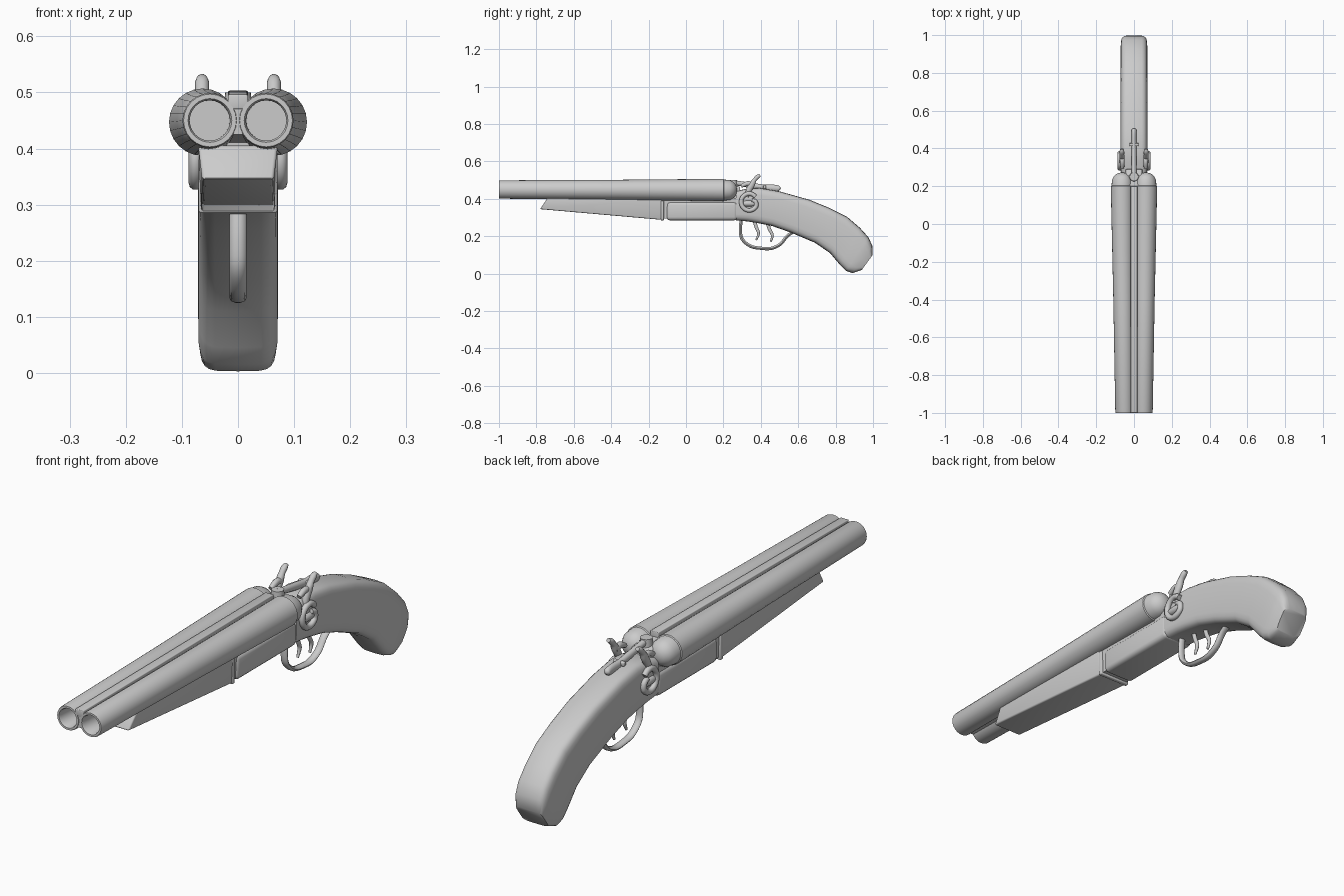
import bpy, bmesh, math
from mathutils import Vector

if "Cube" in bpy.data.objects:
    bpy.data.objects.remove(bpy.data.objects["Cube"])

metal = bpy.data.materials.new("plain_grey")
metal.diffuse_color = (0.6, 0.6, 0.6, 1)
metal.use_nodes = True
metal.node_tree.nodes["Principled BSDF"].inputs["Base Color"].default_value = metal.diffuse_color


def finish(name, bm, angle=40, bevel=0):
    bmesh.ops.recalc_face_normals(bm, faces=bm.faces)
    me = bpy.data.meshes.new(name)
    bm.to_mesh(me)
    bm.free()
    ob = bpy.data.objects.new(name, me)
    bpy.context.collection.objects.link(ob)
    me.materials.append(metal)
    bpy.ops.object.select_all(action='DESELECT')
    bpy.context.view_layer.objects.active = ob
    ob.select_set(True)
    if bevel:
        mod = ob.modifiers.new("Bevel", 'BEVEL')
        mod.width, mod.segments = bevel, 3
        bpy.ops.object.modifier_apply(modifier="Bevel")
    bpy.ops.object.shade_smooth_by_angle(angle=math.radians(angle))
    return ob


def loft(name, rings, angle=40, bevel=0):
    """Skin a list of equal-length point rings and cap both ends."""
    bm = bmesh.new()
    vs = [[bm.verts.new(p) for p in r] for r in rings]
    n = len(vs[0])
    for a, b in zip(vs, vs[1:]):
        for i in range(n):
            j = (i + 1) % n
            bm.faces.new((a[i], a[j], b[j], b[i]))
    bm.faces.new(vs[0])
    bm.faces.new(vs[-1])
    return finish(name, bm, angle, bevel)


def circle_ring(x, y, z, r, n=24):
    return [(x + r * math.cos(2 * math.pi * i / n), y,
             z + r * math.sin(2 * math.pi * i / n)) for i in range(n)]


def box_ring(y, w_top, w_bot, z0, z1, shift=0):
    """Trapezium across x; shift moves the top edge along y."""
    return [(-w_bot, y, z0), (w_bot, y, z0), (w_top, y + shift, z1), (-w_top, y + shift, z1)]


def smooth_path(pts, steps=4):
    out = []
    for i in range(len(pts) - 1):
        p = [Vector(pts[max(0, min(len(pts) - 1, i + k))]) for k in (-1, 0, 1, 2)]
        for s in range(steps):
            t = s / steps
            out.append(0.5 * (2 * p[1] + (p[2] - p[0]) * t
                              + (2 * p[0] - 5 * p[1] + 4 * p[2] - p[3]) * t * t
                              + (3 * p[1] - p[0] - 3 * p[2] + p[3]) * t ** 3))
    return out + [Vector(pts[-1])]


def sweep(name, pts, x, wide, thick, n=10):
    """Oval rod along a (y, z, thickness factor) path in a plane of constant x."""
    path = smooth_path(pts)
    rings = []
    for i, p in enumerate(path):
        d = path[min(i + 1, len(path) - 1)] - path[max(i - 1, 0)]
        nrm = Vector((-d.y, d.x)).normalized()
        ring = []
        for k in range(n):
            a = 2 * math.pi * k / n
            o = thick * p.z * math.sin(a)
            ring.append((x + wide * min(1, p.z) * math.cos(a), p.x + nrm.x * o, p.y + nrm.y * o))
        rings.append(ring)
    return loft(name, rings, 50)


# Barrels: shallow bore, tapered wall, stepped rounded breech
for side, s in (("left", -1), ("right", 1)):
    prof = [(-0.9, 0.036), (-0.994, 0.036), (-1, 0.039), (-1, 0.047), (-0.994, 0.049),
            (-0.4, 0.053), (0.2, 0.06), (0.203, 0.056), (0.235, 0.053),
            (0.255, 0.042), (0.268, 0.025), (0.272, 0.008)]
    rings = []
    for y, r in prof:
        t = min(1, (y + 1) / 1.2)
        rings.append(circle_ring(s * (0.05 + 0.013 * t), y, 0.45 - 0.003 * t, r))
    loft(side + "_barrel", rings, 35)

# Sighting rib and the filler under it
loft("top_rib", [box_ring(-1, 0.018, 0.018, 0.47, 0.496),
                 box_ring(0.2, 0.018, 0.018, 0.47, 0.503)], bevel=0.003)
loft("barrel_web", [box_ring(-0.998, 0.008, 0.008, 0.425, 0.475),
                    box_ring(0.2, 0.016, 0.016, 0.41, 0.475)])
loft("breech_block", [box_ring(0.19, 0.04, 0.06, 0.38, 0.485),
                      box_ring(0.29, 0.04, 0.06, 0.38, 0.465)], bevel=0.006)

# Forend with slanted nose
loft("forend", [box_ring(-0.78, 0.071, 0.064, 0.345, 0.405, 0.04),
                box_ring(-0.13, 0.071, 0.066, 0.288, 0.405)], bevel=0.006)

# Receiver: recessed core and rounded body
loft("receiver_core", [box_ring(-0.135, 0.064, 0.06, 0.294, 0.405),
                       box_ring(0.28, 0.064, 0.06, 0.294, 0.405)])
loft("receiver_body", [box_ring(-0.105, 0.069, 0.069, 0.285, 0.385),
                       box_ring(0.275, 0.069, 0.069, 0.285, 0.385)], bevel=0.018)
loft("receiver_lip", [box_ring(-0.135, 0.07, 0.07, 0.285, 0.39),
                      box_ring(-0.118, 0.07, 0.07, 0.285, 0.39)], bevel=0.004)

# Stock: rounded sections between (top y, top z) and (bottom y, bottom z)
stock = [(.268, .442, .268, .285, .070), (.33, .455, .33, .279, .071),
         (.395, .458, .385, .27, .071), (.50, .440, .46, .255, .071),
         (.66, .395, .56, .22, .071), (.77, .35, .69, .165, .071),
         (.86, .305, .77, .11, .071), (.93, .245, .825, .045, .071),
         (.975, .195, .855, .015, .071), (.996, .15, .89, .003, .068),
         (.998, .10, .94, .02, .058)]
rings = []
for ty, tz, by, bz, w in stock:
    top, bot = Vector((0, ty, tz)), Vector((0, by, bz))
    mid, half = (top + bot) / 2, (top - bot) / 2
    ring = []
    for k in range(24):
        c, d = math.cos(2 * math.pi * k / 24), math.sin(2 * math.pi * k / 24)
        u = math.copysign(abs(c) ** 0.4, c)
        v = math.copysign(abs(d) ** 0.4, d)
        ring.append(mid + half * v + Vector((w * u, 0, 0)))
    rings.append(ring)
loft("stock", rings, 45)

# Trigger guard and two triggers
sweep("trigger_guard", [(.295, .285, 1), (.291, .235, 1), (.30, .185, 1), (.345, .147, 1),
                        (.40, .136, 1), (.455, .135, 1), (.505, .158, 1), (.54, .20, 1),
                        (.575, .225, 1)], 0, 0.015, 0.009)
sweep("front_trigger", [(.365, .29, 1.3), (.375, .25, 1.2), (.388, .215, 1), (.375, .18, .6)],
      0, 0.008, 0.008)
sweep("rear_trigger", [(.435, .28, 1.3), (.445, .24, 1.2), (.462, .205, 1), (.452, .17, .6)],
      0, 0.008, 0.008)

# Hammers: curled scroll on the side, neck, beak and thumb spur
for side, s in (("left", -1), ("right", 1)):
    curl = [(.338 + .043 * math.cos(math.radians(a)), .383 + .045 * math.sin(math.radians(a)), 1)
            for a in range(40, 331, 29)]
    curl += [(.372, .385, 1), (.352, .393, .8)]
    sweep(side + "_hammer_scroll", curl, s * 0.076, 0.012, 0.012)
    sweep(side + "_hammer_spur", [(.325, .41, .8), (.335, .445, 1.2), (.352, .475, 1.3),
                                  (.366, .50, .9), (.383, .518, .9), (.397, .526, .6)],
          s * 0.064, 0.014, 0.013)
    sweep(side + "_hammer_beak", [(.36, .475, 1), (.33, .482, 1.1), (.295, .468, .8)],
          s * 0.062, 0.012, 0.012)
    loft(side + "_lock_plate", [circle_ring(s * 0.068, y, 0.375, r, 12)
                                for y, r in ((.30, .012), (.32, .016), (.35, .016), (.375, .012))])

# Opening lever on the tang, with pivot boss
bm = bmesh.new()
bmesh.ops.create_cone(bm, cap_ends=True, segments=20, radius1=0.026, radius2=0.023, depth=0.05)
bmesh.ops.translate(bm, verts=bm.verts, vec=(0, 0.25, 0.475))
finish("lever_boss", bm)
sweep("lever", [(.25, .488, 1), (.31, .478, 1.1), (.37, .468, 1.2), (.42, .46, 1.3),
                (.47, .457, 1.5), (.495, .455, 1.2), (.505, .452, .4)], 0, 0.013, 0.013)
loft("lever_crossbar", [[(x, y, z) for y, z in ((.412, .455), (.428, .455), (.428, .472), (.412, .472))]
                        for x in (-0.025, 0.025)], bevel=0.004)
